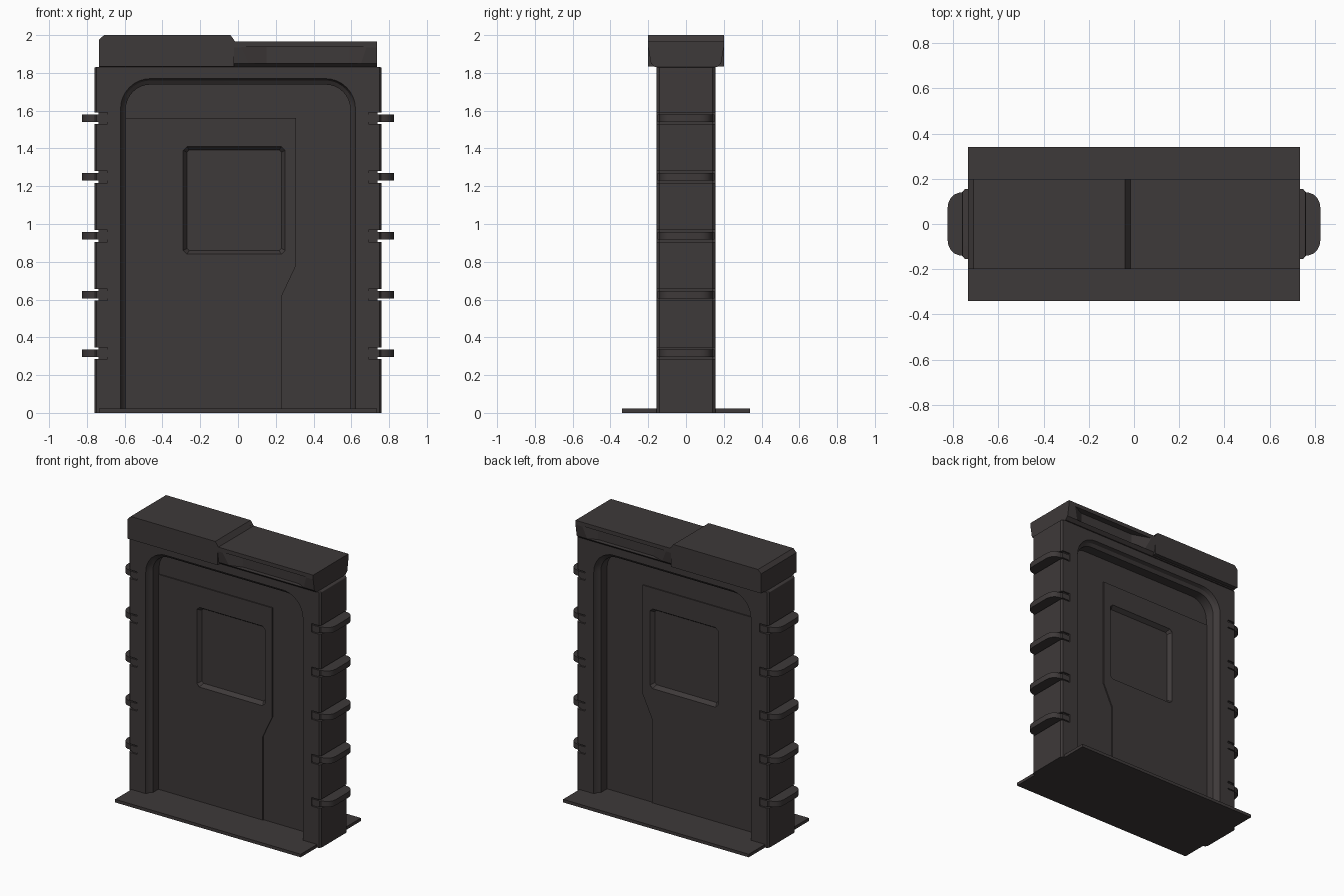
import bpy, bmesh, math

if "Cube" in bpy.data.objects:
    bpy.data.objects.remove(bpy.data.objects["Cube"])

metal = bpy.data.materials.new("dark_metal")
metal.diffuse_color = (0.048, 0.041, 0.041, 1)
metal.use_nodes = True
metal.node_tree.nodes["Principled BSDF"].inputs["Base Color"].default_value = metal.diffuse_color


def loft(name, shells, closed=False):
    """Each shell is a list of rings of 3D points; rings are skinned in order."""
    bm = bmesh.new()
    for rings in shells:
        vr = [[bm.verts.new(p) for p in r] for r in rings]
        n = len(vr[0])
        for a, b in zip(vr, vr[1:]):
            for i in range(n):
                j = (i + 1) % n
                bm.faces.new((a[i], a[j], b[j], b[i]))
        if closed:
            for i in range(n):
                j = (i + 1) % n
                bm.faces.new((vr[-1][i], vr[-1][j], vr[0][j], vr[0][i]))
        else:
            bm.faces.new(vr[0])
            bm.faces.new(vr[-1])
    bmesh.ops.recalc_face_normals(bm, faces=bm.faces)
    me = bpy.data.meshes.new(name)
    bm.to_mesh(me)
    bm.free()
    me.materials.append(metal)
    ob = bpy.data.objects.new(name, me)
    bpy.context.collection.objects.link(ob)
    return ob


def slab_z(poly, z0, z1):
    return [[(x, y, z) for x, y in poly] for z in (z0, z1)]


def slab_y(poly, h):
    return [[(x, y, z) for x, z in poly] for y in (-h, h)]


def cut(ob, cutter):
    cutter.hide_render = True
    cutter.hide_viewport = False
    cutter.display_type = 'WIRE'
    m = ob.modifiers.new("cut", 'BOOLEAN')
    m.operation = 'DIFFERENCE'
    m.solver = 'EXACT'
    m.object = cutter


def smooth(ob, deg=30):
    bpy.ops.object.select_all(action='DESELECT')
    ob.select_set(True)
    bpy.context.view_layer.objects.active = ob
    bpy.ops.object.shade_smooth_by_angle(angle=math.radians(deg))


# Frame: cross-section swept around an arch outline
def arch(w, top, r, seg=8):
    half = [(w, 0.0)]
    for i in range(seg + 1):
        a = math.pi / 2 * i / seg
        half.append((w - r + r * math.cos(a), top - r + r * math.sin(a)))
    return half + [(-x, z) for x, z in reversed(half)]


section = [(0.76, 1.83, 0.006, 0.14), (0.748, 1.83, 0.006, 0.155),
           (0.622, 1.77, 0.16, 0.155), (0.612, 1.76, 0.15, 0.13),
           (0.594, 1.738, 0.13, 0.115)]
section = [(w, t, r, -y) for w, t, r, y in section] + \
          [(w, t, r, y) for w, t, r, y in reversed(section)]
loops = [(arch(w, t, r), y) for w, t, r, y in section]
rings = [[(l[k][0], y, l[k][1]) for l, y in loops] for k in range(len(loops[0][0]))]
frame = loft("door_frame", [rings])
smooth(frame)

# Five ribs on each side, seated in shallow notches
heights = [0.315, 0.625, 0.937, 1.249, 1.56]
half = [(0.685, -0.15), (0.75, -0.15), (0.757, -0.141), (0.775, -0.138),
        (0.795, -0.13), (0.811, -0.115), (0.821, -0.095), (0.825, -0.07)]
rib = half + [(x, -y) for x, y in reversed(half)]
notch = [(0.69, -0.2), (0.9, -0.2), (0.9, 0.2), (0.69, 0.2),
         (0.69, 0.143), (0.738, 0.143), (0.738, -0.143), (0.69, -0.143)]
ribs, notches = [], []
for s in (-1, 1):
    for z in heights:
        ribs.append(slab_z([(s * x, y) for x, y in rib], z - 0.02, z + 0.02))
        notches.append(slab_z([(s * x, y) for x, y in notch], z - 0.031, z + 0.031))
smooth(loft("side_ribs", ribs))
cut(frame, loft("rib_notch_cutter", notches))

# Door panels
main = loft("main_door_panel", [slab_y(
    [(-0.62, 0), (0.232, 0), (0.232, 0.62), (0.307, 0.78), (0.307, 1.56), (-0.62, 1.56)], 0.052)])
loft("header_panel", [slab_y([(-0.62, 1.55), (0.307, 1.55), (0.307, 1.79), (-0.62, 1.79)], 0.044)])
loft("side_door_panel", [slab_y(
    [(0.2, 0), (0.64, 0), (0.64, 1.79), (0.29, 1.79), (0.29, 0.78), (0.2, 0.62)], 0.044)])


# Recessed window on both faces
def octagon(w, h, c, y):
    pts = [(w, h - c), (w - c, h), (c - w, h), (-w, h - c),
           (-w, c - h), (c - w, -h), (w - c, -h), (w, c - h)]
    return [(x - 0.02, y, z + 1.125) for x, z in pts]


window = [[octagon(0.27, 0.285, 0.02, s * 0.08), octagon(0.27, 0.285, 0.02, s * 0.05),
           octagon(0.25, 0.266, 0.012, s * 0.022)] for s in (-1, 1)]
cut(main, loft("window_cutter", window))


# Top cap: stepped roof with flared sides
def cap_ring(x, top):
    side = [(0.163, 1.83), (0.186, 1.85), (0.2, 1.935), (0.2, top)]
    return [(x, y, z) for y, z in side] + [(x, -y, z) for y, z in reversed(side)]


cap = loft("top_cap", [[cap_ring(x, t) for x, t in
           [(-0.735, 1.975), (-0.71, 2.0), (-0.04, 2.0), (-0.015, 1.966), (0.735, 1.966)]]])
recess = [(-0.04, -0.22), (0.15, -0.155), (0.59, -0.155), (0.72, -0.22)]
cut(cap, loft("cap_recess_cutter",
              [slab_z([(x, s * y) for x, y in recess], 1.85, 1.938) for s in (-1, 1)]))

# Front plate edge of the raised cap half
plate = [(-0.735, 1.835), (-0.735, 1.975), (-0.71, 2.0), (-0.04, 2.0), (-0.022, 1.976), (-0.022, 1.835)]
loft("cap_face_plates", [[[(x, s * y, z) for x, z in plate] for y in (0.17, 0.2)] for s in (-1, 1)])

# Base plate
base = [(-0.735, -0.34), (0.735, -0.34), (0.735, 0.34), (-0.735, 0.34)]
loft("base_plate", [slab_z(base, 0.0, 0.022)])
